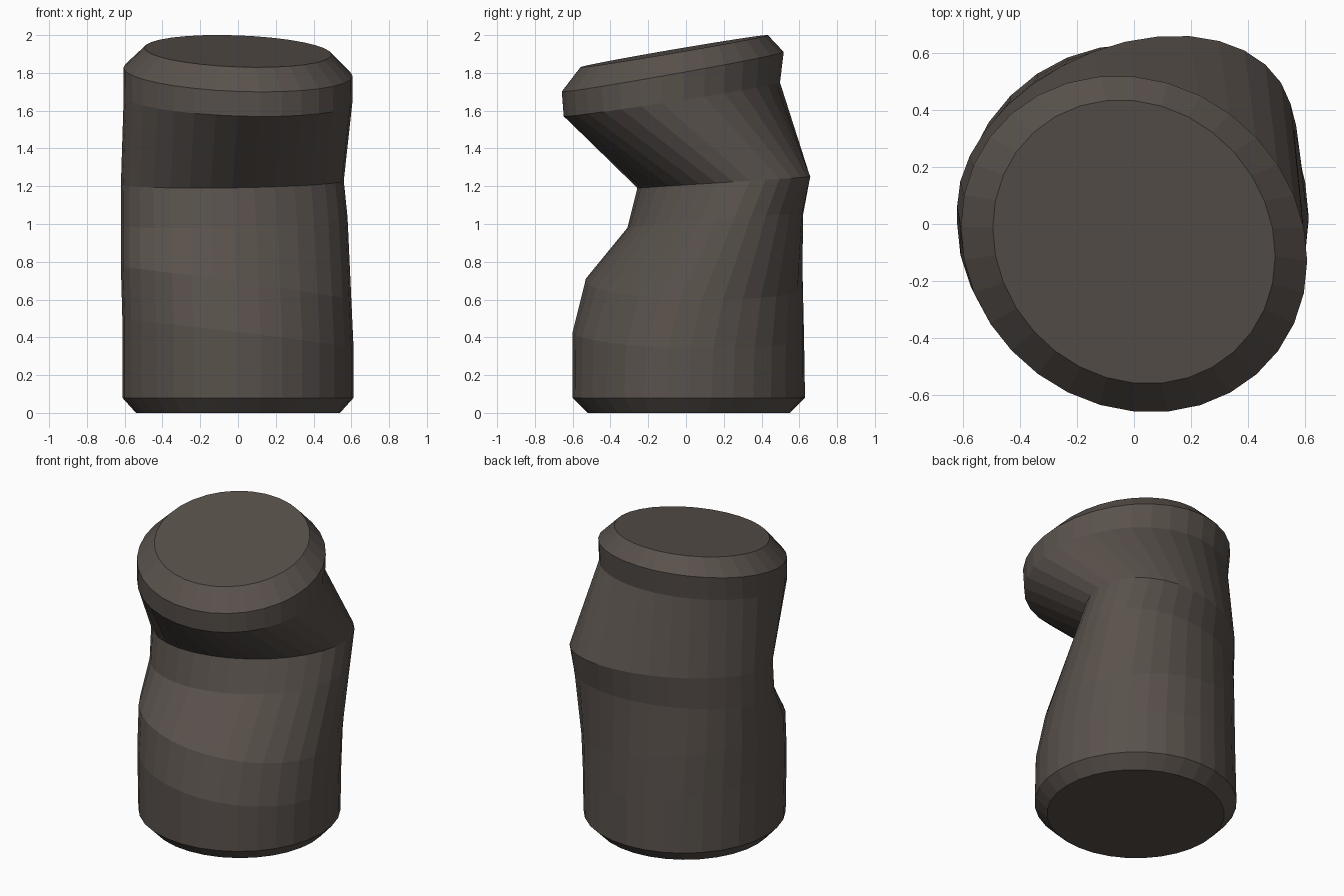
import bpy, bmesh, math

if "Cube" in bpy.data.objects:
    bpy.data.objects.remove(bpy.data.objects["Cube"])

SIDES = 32

# Cross-sections: centre x, half width, front y, front z, back y, back z, sideways tilt, skew
rings = [
    (0.00, 0.540, -0.52, 0.00, 0.55, 0.00, 0.00, 0.0),
    (0.00, 0.612, -0.60, 0.08, 0.63, 0.08, 0.00, 0.0),
    (0.00, 0.612, -0.60, 0.43, 0.625, 0.40, -0.12, 0.02),
    (-0.01, 0.610, -0.535, 0.70, 0.62, 0.67, -0.14, 0.07),
    (-0.02, 0.600, -0.31, 0.98, 0.62, 1.05, 0.02, 0.22),
    (-0.03, 0.590, -0.26, 1.19, 0.66, 1.25, 0.00, 0.30),
    (0.00, 0.605, -0.65, 1.57, 0.50, 1.75, -0.02, -0.09),
    (0.00, 0.607, -0.66, 1.70, 0.52, 1.91, -0.02, -0.10),
    (0.00, 0.495, -0.56, 1.83, 0.435, 2.00, -0.02, -0.10),
]

bm = bmesh.new()


def add_ring(cx, a, y0, z0, y1, z1, tilt, skew):
    """One tilted, slightly skewed ellipse."""
    b, cy, cz = (y1 - y0) / 2, (y0 + y1) / 2, (z0 + z1) / 2
    phase = math.asin(skew)
    verts = []
    for i in range(SIDES):
        t = 2 * math.pi * i / SIDES
        x, s = a * math.cos(t), math.sin(t + phase)
        # the tilt is removed at the front and back points
        z = cz + (z1 - z0) / 2 * s + tilt * (x - a * skew * s)
        verts.append(bm.verts.new((cx + x, cy + b * s, z)))
    return verts


# Loft the bent body between the rings and cap both ends
loops = [add_ring(*r) for r in rings]
for lo, hi in zip(loops, loops[1:]):
    for i in range(SIDES):
        j = (i + 1) % SIDES
        bm.faces.new((lo[i], lo[j], hi[j], hi[i]))
bm.faces.new(loops[0][::-1])
bm.faces.new(loops[-1])
bmesh.ops.recalc_face_normals(bm, faces=bm.faces[:])

mesh = bpy.data.meshes.new("bent_pillar")
bm.to_mesh(mesh)
bm.free()
body = bpy.data.objects.new("bent_pillar", mesh)
bpy.context.collection.objects.link(body)

# Dark brown-grey colour
mat = bpy.data.materials.new("dark_stone")
mat.diffuse_color = (0.10, 0.083, 0.072, 1)
mat.use_nodes = True
mat.node_tree.nodes["Principled BSDF"].inputs["Base Color"].default_value = mat.diffuse_color
mesh.materials.append(mat)
